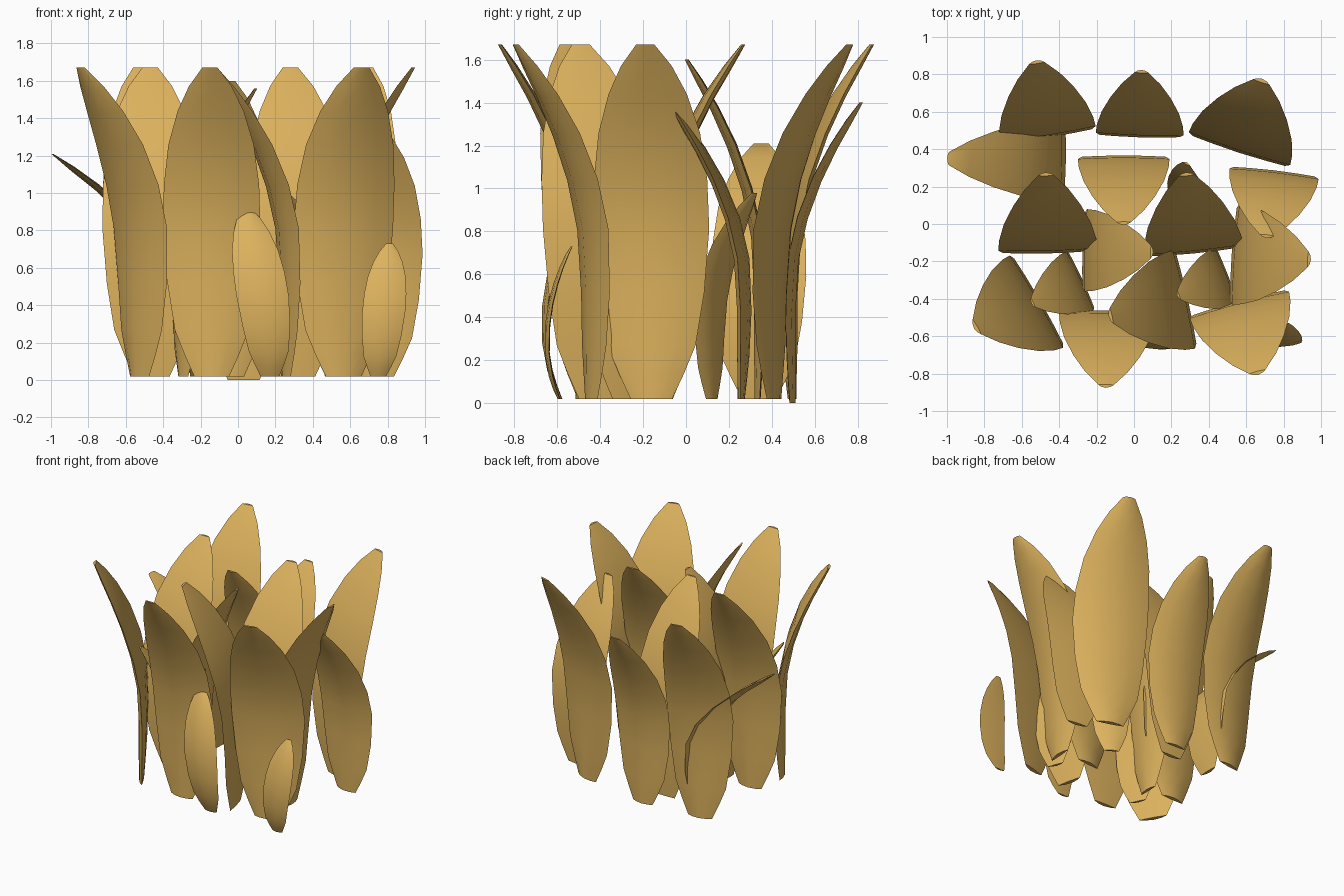
import bpy, bmesh, math
from mathutils import Vector

if "Cube" in bpy.data.objects:
    bpy.data.objects.remove(bpy.data.objects["Cube"])

mat = bpy.data.materials.new("golden_tan")
mat.diffuse_color = (0.72, 0.445, 0.11, 1)
mat.use_nodes = True
mat.node_tree.nodes["Principled BSDF"].inputs["Base Color"].default_value = mat.diffuse_color

# blade outline: (fraction of height, fraction of full width)
OUTLINE = [(0, .36), (.07, .56), (.15, .76), (.3, .91), (.48, 1), (.62, .98),
           (.75, .88), (.86, .68), (.94, .44), (1, .16)]
# cross-section, nearly flat inside and rounded outside: (across, thickness)
SECTION = [(-1, 0), (-.6, .9), (0, 1.4), (.6, .9), (1, 0), (.6, -.15), (0, -.25), (-.6, -.15)]
BEND = .36   # fraction of height where the blade starts to arch


def leaf(name, mid, tip, height, width, yaw=None, lean=0.0, z0=.02, foot=.15):
    """Blade standing on z0 at mid, arching over to tip; foot is how far the base curls out."""
    m, t = Vector((*mid, 0)), Vector((*tip, 0))
    d = t - m
    if yaw is not None:                      # direction of the rounded face, degrees
        face = Vector((math.cos(math.radians(yaw)), math.sin(math.radians(yaw)), 0))
    else:
        face = d.normalized()
    side = Vector((-face.y, face.x, 0))
    bm = bmesh.new()
    rings = []
    for f, w in OUTLINE:
        s = (f - BEND) / (1 - BEND)
        k = foot if s < 0 else 1
        c = m + d * s * s * k + side * lean * (f - .5) + Vector((0, 0, z0 + (height - z0) * f))
        # surface normal of the arch, so the thickness follows the bend
        slope = 2 * d.dot(face) * s * k / ((1 - BEND) * height)
        n = (face - Vector((0, 0, slope))).normalized()
        n.z = 0 if f in (0, 1) else n.z
        half = width * w / 2
        thick = width * .065 * (.3 + .7 * w)
        rings.append([bm.verts.new(c + side * half * a + n * thick * b) for a, b in SECTION])
    q = len(SECTION)
    for r0, r1 in zip(rings, rings[1:]):
        for i in range(q):
            bm.faces.new((r0[i], r0[(i + 1) % q], r1[(i + 1) % q], r1[i]))
    bm.faces.new(rings[0])
    bm.faces.new(rings[-1])
    bmesh.ops.recalc_face_normals(bm, faces=bm.faces)
    me = bpy.data.meshes.new(name)
    bm.to_mesh(me)
    bm.free()
    me.materials.append(mat)
    ob = bpy.data.objects.new(name, me)
    bpy.context.collection.objects.link(ob)
    bpy.ops.object.select_all(action='DESELECT')
    ob.select_set(True)
    bpy.context.view_layer.objects.active = ob
    bpy.ops.object.shade_smooth_by_angle(angle=math.radians(40))


# back row
leaf("back_leaf_left", (-.46, .47), (-.52, .86), 1.67, .52)
leaf("back_leaf_middle", (.03, .47), (.04, .81), 1.40, .47, z0=0)
leaf("back_leaf_right", (.56, .39), (.68, .76), 1.67, .57)
# inner leaves
leaf("inner_leaf_left", (-.46, -.15), (-.47, .26), 1.67, .53)
leaf("inner_leaf_right", (.32, -.15), (.28, .26), 1.67, .53)
leaf("inner_leaf_back", (-.055, .36), (-.055, .01), 1.60, .49)
leaf("inner_leaf_center", (-.27, -.14), (.09, -.15), 1.56, .44)
leaf("inner_leaf_crossing", (.28, -.40), (-.12, -.49), 1.67, .54)
# side leaves
leaf("side_leaf_right", (.53, -.16), (.93, -.19), 1.67, .54)
leaf("side_leaf_right_back", (.75, .28), (.71, -.06), 1.38, .48)
leaf("side_leaf_left", (-.51, -.41), (-.84, -.55), 1.67, .57, yaw=210)
leaf("side_leaf_left_back", (-.37, .34), (-.99, .35), 1.21, .44)
# front leaves
leaf("front_leaf_left", (-.14, -.47), (-.15, -.86), 1.67, .52)
leaf("front_leaf_right", (.56, -.42), (.66, -.79), 1.67, .55)
# small leaves
leaf("small_leaf_front", (.13, -.65), (.10, -.50), .92, .28, yaw=-90, lean=-.11, foot=1.5)
leaf("small_leaf_front_right", (.78, -.64), (.78, -.53), .73, .23, yaw=-90, lean=.06, foot=1.5)
leaf("small_leaf_inner_left", (-.28, -.30), (-.54, -.42), 1.04, .35)
leaf("small_leaf_inner_right", (.50, -.28), (.24, -.38), 1.02, .34)
leaf("small_leaf_inner_back", (.31, .11), (.28, .32), .98, .30, yaw=60)
